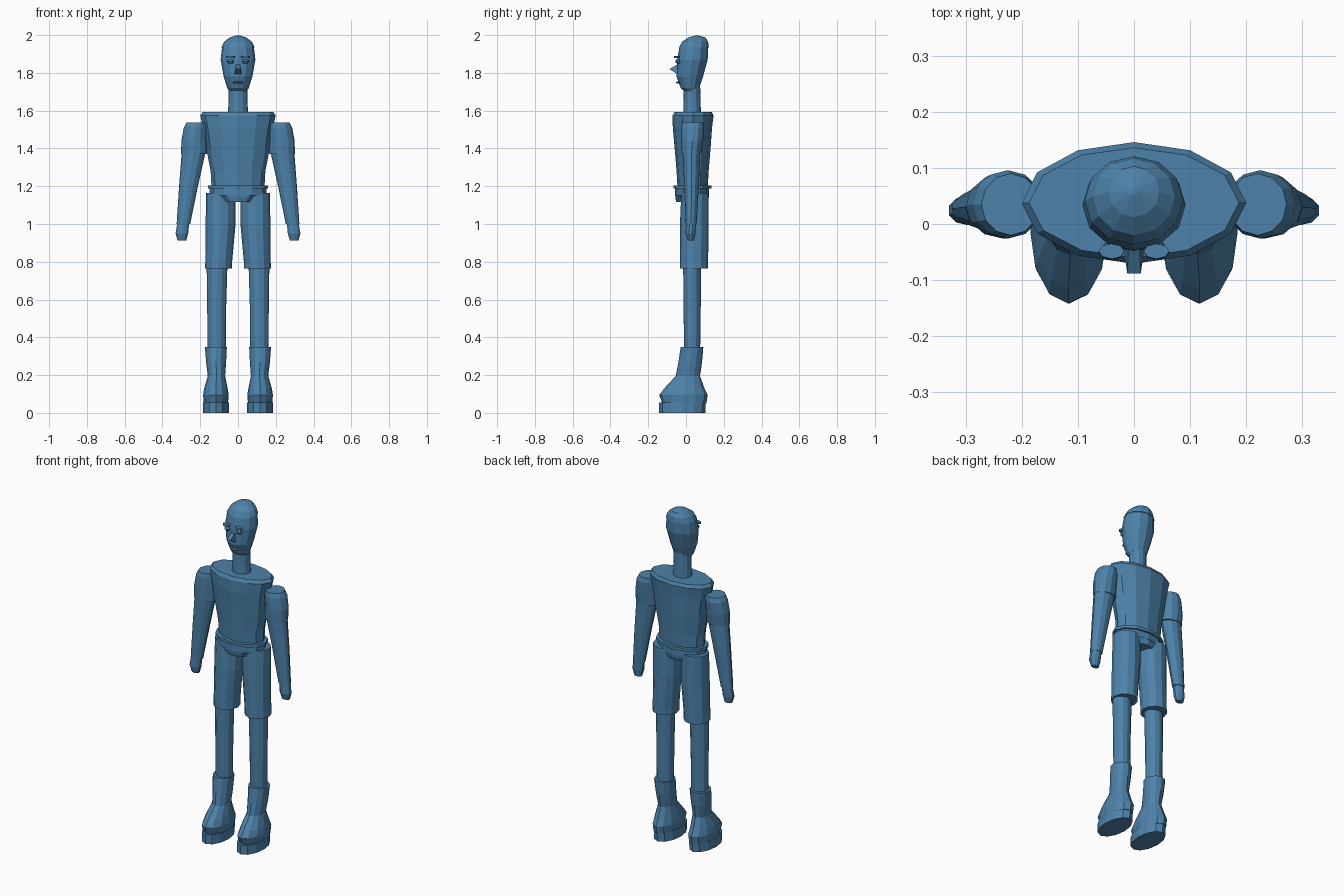
import bpy, bmesh, math

blue = bpy.data.materials.new("steel_blue")
blue.diffuse_color = (0.075, 0.225, 0.405, 1)


def finish(name, bm):
    bmesh.ops.recalc_face_normals(bm, faces=bm.faces)
    me = bpy.data.meshes.new(name)
    bm.to_mesh(me)
    bm.free()
    me.materials.append(blue)
    ob = bpy.data.objects.new(name, me)
    bpy.context.collection.objects.link(ob)
    return ob


def loft(name, rings, n=12, side=1):
    """Stack of elliptical rings: (z, x centre, x radius, y min, y max)."""
    bm = bmesh.new()
    prev = None
    for z, cx, rx, y0, y1 in rings:
        cy, ry = (y0 + y1) / 2, (y1 - y0) / 2
        ring = [bm.verts.new((side * (cx + rx * math.sin(2 * math.pi * i / n)),
                              cy + ry * math.cos(2 * math.pi * i / n), z))
                for i in range(n)]
        if prev:
            for i in range(n):
                j = (i + 1) % n
                bm.faces.new((prev[i], prev[j], ring[j], ring[i]))
        else:
            bm.faces.new(ring)
        prev = ring
    bm.faces.new(prev)
    return finish(name, bm)


def box(name, centre, size):
    bm = bmesh.new()
    bmesh.ops.create_cube(bm, size=1)
    for v in bm.verts:
        v.co = [c + s * k for c, s, k in zip(centre, size, v.co)]
    return finish(name, bm)


# Torso, belt and pelvis
loft("torso", [(1.19, 0, .14, -.045, .115), (1.28, 0, .145, -.05, .12),
               (1.40, 0, .168, -.06, .13), (1.51, 0, .185, -.07, .138),
               (1.575, 0, .2, -.071, .146), (1.593, 0, .187, -.06, .136)])
loft("belt", [(1.188, 0, .16, -.066, .134), (1.205, 0, .16, -.066, .134)])
loft("waistband", [(1.15, 0, .15, -.058, .122), (1.19, 0, .15, -.058, .122)])
loft("pelvis", [(1.117, 0, .085, -.052, .115), (1.135, 0, .1, -.056, .12),
                (1.165, 0, .145, -.058, .122)])

# Neck, head and hair cap
loft("neck", [(1.58, 0, .055, -.015, .08), (1.64, 0, .05, -.013, .077),
              (1.74, 0, .05, -.012, .075)])
loft("head", [(1.70, 0, .045, -.005, .06), (1.72, 0, .057, -.028, .07),
              (1.78, 0, .076, -.05, .09), (1.87, 0, .092, -.047, .115),
              (1.94, 0, .084, -.034, .117)])
loft("hair_cap", [(1.935, 0, .088, -.037, .121), (1.965, 0, .073, -.02, .117),
                  (1.987, 0, .045, .012, .103), (1.999, 0, .006, .052, .064)])

# Nose: a wedge with a narrow bridge
bm = bmesh.new()
nose = [bm.verts.new(p) for p in ((-.01, -.04, 1.848), (.01, -.04, 1.848),
                                  (-.012, -.088, 1.82), (.012, -.088, 1.82),
                                  (-.019, -.04, 1.79), (.019, -.04, 1.79))]
for f in ((0, 1, 3, 2), (2, 3, 5, 4), (0, 2, 4), (1, 5, 3), (0, 4, 5, 1)):
    bm.faces.new([nose[i] for i in f])
finish("nose", bm)
loft("lips", [(1.744, 0, .022, -.05, -.02), (1.749, 0, .028, -.054, -.02),
              (1.755, 0, .022, -.05, -.02)], 8)

for s, label in ((-1, "left"), (1, "right")):
    # Eye and brow
    loft(label + "_eye", [(1.849, .04, .012, -.05, -.03),
                          (1.861, .04, .018, -.058, -.03),
                          (1.872, .04, .012, -.05, -.03)], 8, s)
    loft(label + "_brow", [(1.88, .04, .023, -.064, -.035),
                           (1.89, .04, .023, -.062, -.035)], 8, s)

    # Sleeve, forearm and hand
    loft(label + "_sleeve", [(1.37, .233, .068, -.022, .08),
                             (1.44, .233, .067, -.026, .09),
                             (1.51, .225, .062, -.026, .096),
                             (1.537, .22, .052, -.02, .09)], 12, s)
    loft(label + "_forearm", [(1.0, .289, .036, -.002, .056),
                              (1.2, .262, .05, -.01, .068),
                              (1.38, .235, .063, -.018, .076)], 12, s)
    loft(label + "_hand", [(.912, .297, .024, .01, .042),
                           (.95, .297, .035, -.002, .05),
                           (1.005, .29, .033, 0, .054)], 10, s)

    # Shorts leg and shin
    loft(label + "_shorts_leg", [(.765, .103, .072, -.033, .117),
                                 (.80, .102, .071, -.033, .117),
                                 (1.0, .092, .079, -.032, .12),
                                 (1.165, .092, .078, -.025, .12)], 12, s)
    loft(label + "_shin", [(.33, .113, .048, -.01, .075),
                           (.55, .113, .05, -.013, .078),
                           (.78, .111, .055, -.015, .08)], 12, s)

    # Boot and sole
    loft(label + "_boot", [(.05, .117, .064, -.125, .108),
                           (.095, .117, .068, -.142, .115),
                           (.13, .117, .062, -.115, .098),
                           (.195, .114, .046, -.055, .074),
                           (.27, .116, .053, -.04, .085),
                           (.35, .117, .058, -.028, .092)], 12, s)
    loft(label + "_sole", [(0, .116, .068, -.142, .102),
                           (.055, .116, .068, -.142, .104)], 12, s)
